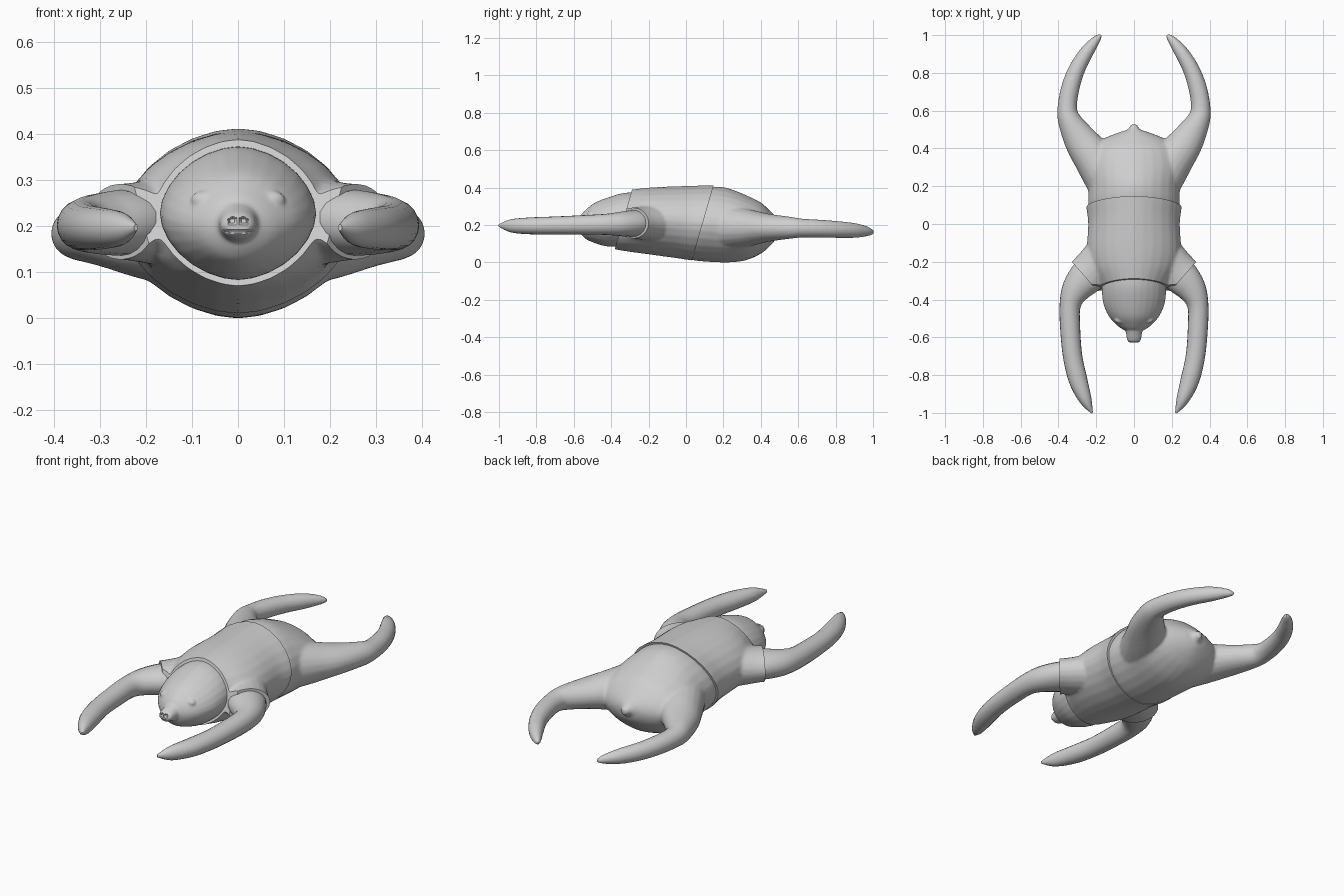
import bpy, bmesh, math
from mathutils import Vector

if "Cube" in bpy.data.objects:
    bpy.data.objects.remove(bpy.data.objects["Cube"])

fur = bpy.data.materials.new("plain_grey")
fur.diffuse_color = (0.62, 0.62, 0.62, 1)
fur.use_nodes = True
fur.node_tree.nodes["Principled BSDF"].inputs["Base Color"].default_value = fur.diffuse_color


def spline(rows, steps=5):
    """Catmull-Rom interpolation of rows of numbers."""
    out = []
    for i in range(len(rows) - 1):
        a, b = rows[max(i - 1, 0)], rows[i]
        c, d = rows[i + 1], rows[min(i + 2, len(rows) - 1)]
        for s in range(steps):
            t = s / steps
            out.append([q + 0.5 * t * (r - p + t * (2*p - 5*q + 4*r - w + t * (3*(q - r) + w - p)))
                        for p, q, r, w in zip(a, b, c, d)])
    return out + [list(rows[-1])]


def loft(bm, rings, power, sides=28):
    """Closed skin over (centre, side, up) superellipse rings."""
    loops = []
    for centre, side, up in rings:
        loop = []
        for k in range(sides):
            a = 2 * math.pi * k / sides
            c, s = math.cos(a), math.sin(a)
            u = math.copysign(abs(c) ** (2 / power), c)
            v = math.copysign(abs(s) ** (2 / power), s)
            loop.append(bm.verts.new(centre + side * u + up * v))
        loops.append(loop)
    for p, q in zip(loops, loops[1:]):
        for k in range(sides):
            n = (k + 1) % sides
            bm.faces.new((p[k], p[n], q[n], q[k]))
    bm.faces.new(loops[0])
    bm.faces.new(loops[-1])


def trunk(bm, rows, power=1.8):
    """Rows: y, half width, bottom z, top z, slant."""
    rings = []
    for y, w, lo, hi, slant in spline(rows):
        h = (hi - lo) / 2
        rings.append((Vector((0, y, (lo + hi) / 2)), Vector((w, 0, 0)), Vector((0, slant * h, h))))
    loft(bm, rings, power)


def limb(bm, rows, sign):
    """Rows: x, y, z, half width, half height."""
    pts = spline(rows)
    rings = []
    for i, (x, y, z, w, h) in enumerate(pts):
        a, b = pts[max(i - 1, 0)], pts[min(i + 1, len(pts) - 1)]
        side = Vector((b[1] - a[1], a[0] - b[0], 0)).normalized() * w
        side.x *= sign
        rings.append((Vector((sign * x, y, z)), side, Vector((0, 0, h))))
    loft(bm, rings, 2, 20)


def ball(bm, centre, radii):
    res = bmesh.ops.create_uvsphere(bm, u_segments=20, v_segments=12, radius=1)
    for v in res["verts"]:
        v.co = Vector(centre) + Vector(a * b for a, b in zip(v.co, radii))


def finish(name, bm, voxel=0, cuts=(), tweak=None):
    bmesh.ops.recalc_face_normals(bm, faces=bm.faces[:])
    mesh = bpy.data.meshes.new(name)
    bm.to_mesh(mesh)
    bm.free()
    obj = bpy.data.objects.new(name, mesh)
    bpy.context.collection.objects.link(obj)
    if voxel:
        # fuse overlapping volumes into one soft skin
        r = obj.modifiers.new("fuse", 'REMESH')
        r.mode, r.voxel_size = 'VOXEL', voxel
        s = obj.modifiers.new("soften", 'SMOOTH')
        s.factor, s.iterations = 0.5, 6
        deps = bpy.context.evaluated_depsgraph_get()
        fused = bpy.data.meshes.new_from_object(obj.evaluated_get(deps))
        obj.modifiers.clear()
        obj.data = fused
    if cuts or tweak:
        bm = bmesh.new()
        bm.from_mesh(obj.data)
        for point, normal in cuts:
            bmesh.ops.bisect_plane(bm, geom=bm.verts[:] + bm.edges[:] + bm.faces[:], dist=1e-5,
                                   plane_co=point, plane_no=normal, clear_outer=True)
            bmesh.ops.holes_fill(bm, edges=[e for e in bm.edges if e.is_boundary], sides=0)
        if tweak:
            for v in bm.verts:
                tweak(v)
        bm.to_mesh(obj.data)
        bm.free()
    obj.data.materials.clear()
    obj.data.materials.append(fur)
    bpy.ops.object.select_all(action='DESELECT')
    obj.select_set(True)
    bpy.context.view_layer.objects.active = obj
    bpy.ops.object.shade_smooth_by_angle(angle=math.radians(40))
    return obj


# shirt with short sleeves, trimmed flat at collar, hem and cuffs
bm = bmesh.new()
trunk(bm, [(-0.42, .14, .09, .375, .29), (-0.335, .182, .070, .389, .29),
           (-0.25, .232, .056, .399, .29), (-0.15, .25, .043, .405, .29),
           (0.0, .243, .023, .410, .29), (0.09, .253, .010, .413, .29),
           (0.16, .256, .004, .412, .29)])
for sign in (1, -1):
    limb(bm, [(.10, -.13, .215, .13, .11), (.20, -.23, .21, .116, .09),
              (.25, -.28, .21, .114, .083), (.31, -.34, .21, .114, .082)], sign)
finish("shirt", bm, 0.008, [
    ((0, -.335, .229), (0, -1, .29)), ((0, .09, .212), (0, 1, -.29)),
    ((.255, -.285, .2), (.75, -.66, 0)), ((-.255, -.285, .2), (-.75, -.66, 0))])

# hips, rump, tail and curved legs
bm = bmesh.new()
trunk(bm, [(0.04, .23, .024, .397, .28), (0.10, .242, .010, .404, .28),
           (0.18, .243, .001, .400, .15), (0.26, .25, .001, .382, .03),
           (0.33, .25, .014, .355, 0), (0.40, .225, .046, .32, 0),
           (0.45, .165, .088, .275, 0), (0.485, .08, .13, .24, 0),
           (0.50, .035, .16, .225, 0), (0.528, .016, .175, .21, 0)])
for sign in (1, -1):
    limb(bm, [(.13, .22, .19, .12, .12), (.20, .33, .185, .11, .10),
              (.28, .44, .185, .09, .075), (.342, .55, .185, .062, .06),
              (.353, .62, .183, .052, .051), (.337, .72, .180, .049, .048),
              (.302, .82, .175, .044, .045), (.25, .91, .170, .037, .039),
              (.20, .975, .165, .023, .024), (.172, 1.003, .16, .008, .009)], sign)
finish("hips_and_legs", bm, 0.008)

# head with snout and closed eyelids
bm = bmesh.new()
trunk(bm, [(-0.29, .168, .086, .374, .28), (-0.36, .170, .083, .371, .2),
           (-0.43, .160, .089, .347, .1), (-0.49, .132, .104, .317, 0),
           (-0.535, .092, .124, .282, 0), (-0.56, .056, .15, .255, 0),
           (-0.575, .02, .18, .22, 0)])
trunk(bm, [(-0.50, .07, .14, .28, 0), (-0.57, .044, .165, .248, 0),
           (-0.612, .037, .174, .230, 0), (-0.628, .024, .186, .217, 0)], 2)
for sign in (1, -1):
    ball(bm, (sign * .075, -.508, .257), (.028, .020, .020))


def carve_face(v):
    # nostrils and a shallow mouth crease pushed into the snout
    if v.co.y < -0.57:
        nostril = math.hypot(abs(v.co.x) - .013, v.co.z - .211)
        mouth = abs(v.co.z - .187 - 4 * v.co.x ** 2)
        if nostril < .008:
            v.co.y += .009
        elif mouth < .003 and abs(v.co.x) < .03:
            v.co.y += .004


finish("head", bm, 0.005, tweak=carve_face)

# long arms reaching forward
for sign, label in ((1, "right"), (-1, "left")):
    bm = bmesh.new()
    limb(bm, [(.17, -.20, .21, .09, .072), (.25, -.28, .208, .094, .072),
              (.308, -.35, .205, .076, .065), (.338, -.43, .203, .056, .056),
              (.338, -.55, .200, .053, .052), (.325, -.70, .197, .051, .048),
              (.295, -.83, .195, .049, .045), (.255, -.935, .195, .032, .035),
              (.222, -1.0, .197, .005, .007)], sign)
    finish(label + "_arm", bm)
